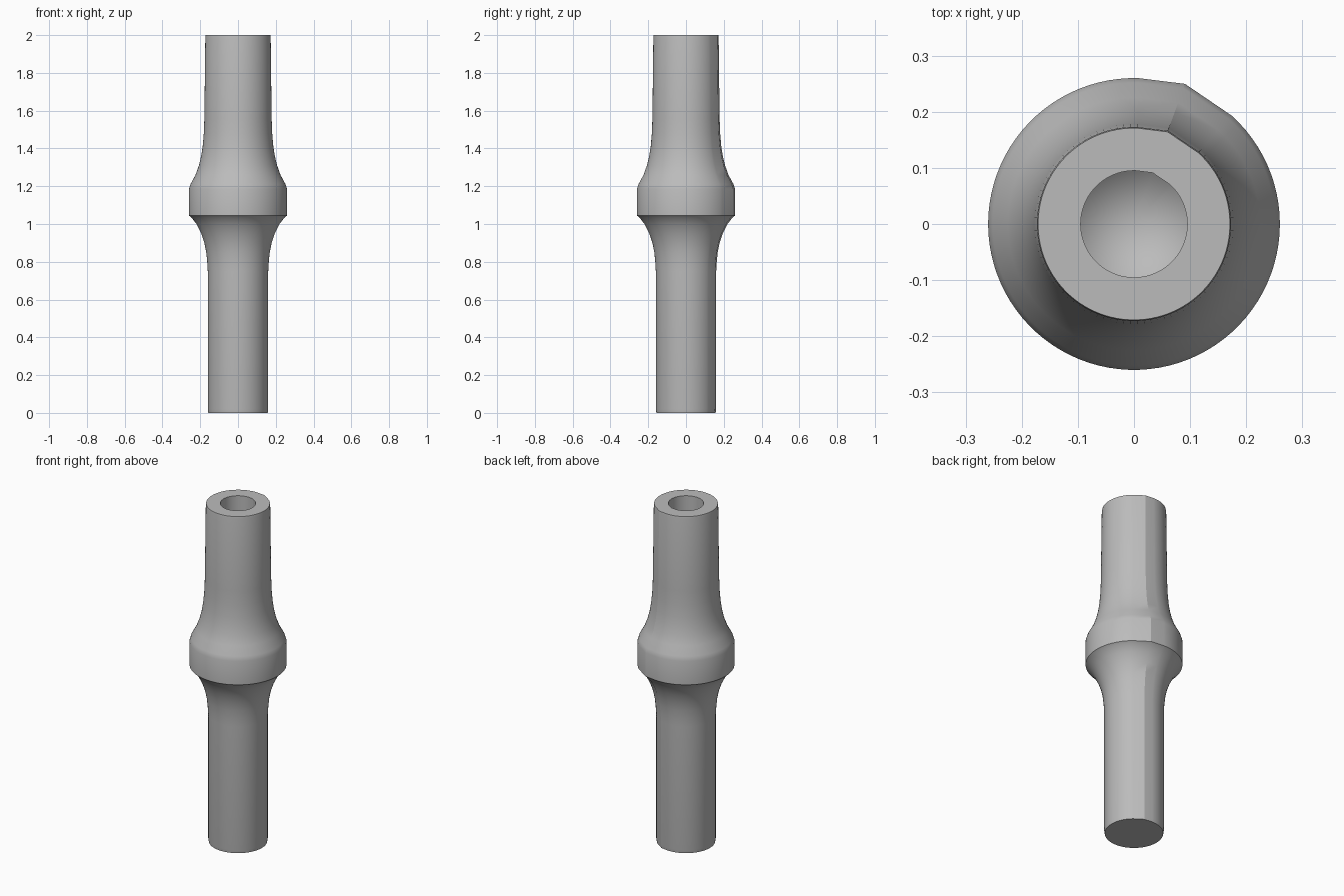
import bpy, bmesh, math

cube = bpy.data.objects.get("Cube")
if cube:
    bpy.data.objects.remove(cube, do_unlink=True)

# Plain grey metal
steel = bpy.data.materials.new("steel_grey")
steel.use_nodes = True
colour = (0.5, 0.5, 0.5, 1)
steel.diffuse_color = colour
steel.node_tree.nodes["Principled BSDF"].inputs["Base Color"].default_value = colour

# Profile as (radius, height): lower shank, collar, upper barrel, bore
lower = [(0, 0), (0.157, 0), (0.16, 0.02), (0.16, 0.75), (0.163, 0.8), (0.168, 0.85),
         (0.178, 0.9), (0.195, 0.95), (0.22, 1.0), (0.247, 1.035)]
collar = [(0.26, 1.045), (0.26, 1.185)]
upper = [(0.252, 1.21), (0.225, 1.26), (0.207, 1.31), (0.195, 1.36), (0.187, 1.41),
         (0.181, 1.48), (0.178, 1.56), (0.173, 1.99), (0.171, 2)]
bore = [(0.095, 2), (0.095, 1.5), (0, 1.42)]
profile = lower + collar + upper + bore

# Even spokes, except for a shallow ridge with flats beside it at the back left
ridge = 70
spokes = [(a, 1.0) for a in range(0, 360, 4) if not ridge - 20 < a < ridge + 16]
spokes.append((ridge, 1.022))
spokes.sort()

bm = bmesh.new()
rings = []
for radius, z in profile:
    if radius == 0:
        rings.append([bm.verts.new((0, 0, z))] * len(spokes))
    else:
        rings.append([bm.verts.new((radius * k * math.cos(math.radians(a)),
                                    radius * k * math.sin(math.radians(a)), z))
                      for a, k in spokes])

# Skin neighbouring rings; pole rings give triangles
for low, high in zip(rings, rings[1:]):
    for i in range(len(spokes)):
        j = (i + 1) % len(spokes)
        corners = list(dict.fromkeys((low[i], low[j], high[j], high[i])))
        bm.faces.new(corners)
bmesh.ops.recalc_face_normals(bm, faces=bm.faces)

mesh = bpy.data.meshes.new("collared_pin")
bm.to_mesh(mesh)
bm.free()
mesh.materials.append(steel)
pin = bpy.data.objects.new("collared_pin", mesh)
bpy.context.collection.objects.link(pin)

# Smooth curves, crisp rims
bpy.context.view_layer.objects.active = pin
pin.select_set(True)
bpy.ops.object.shade_smooth_by_angle(angle=math.radians(25))
